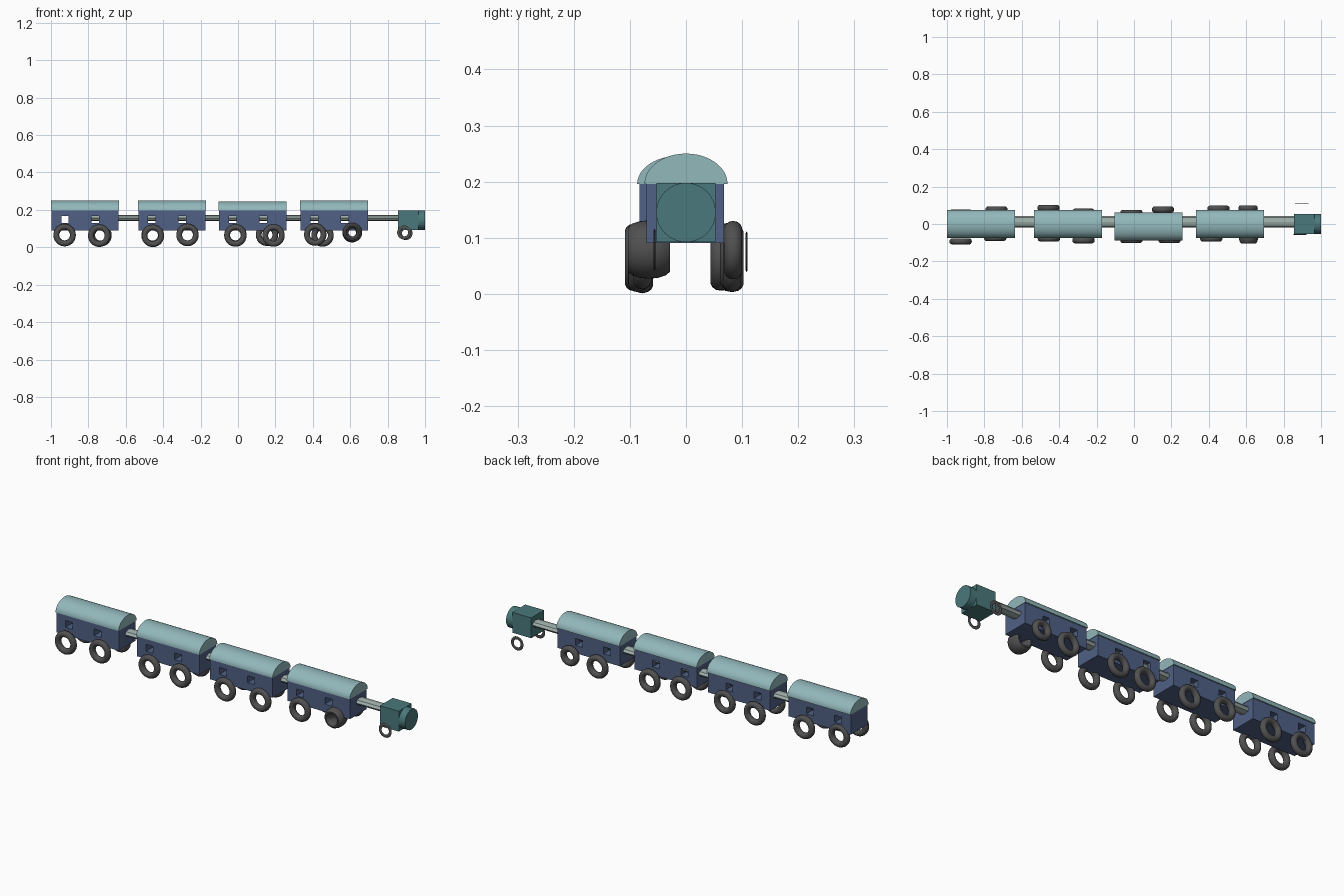
import bpy, math
from math import radians, pi, cos, sin

if "Cube" in bpy.data.objects:
    bpy.data.objects.remove(bpy.data.objects["Cube"])


def mat(name, rgb):
    m = bpy.data.materials.new(name)
    m.diffuse_color = (*rgb, 1)
    m.use_nodes = True
    m.node_tree.nodes["Principled BSDF"].inputs["Base Color"].default_value = m.diffuse_color
    return m


ROOF = mat("roof_teal", (0.29, 0.48, 0.50))
BODY = mat("body_blue", (0.08, 0.12, 0.24))
ENGINE = mat("engine_teal", (0.07, 0.19, 0.20))
TYRE = mat("tyre_grey", (0.08, 0.08, 0.08))
BAR = mat("bar_grey", (0.34, 0.42, 0.40))


def finish(name, m, smooth=False):
    o = bpy.context.object
    o.name = name
    bpy.ops.object.transform_apply(location=False, rotation=True, scale=True)
    o.data.materials.append(m)
    if smooth:
        bpy.ops.object.shade_smooth_by_angle(angle=radians(35))
    return o


def box(name, x0, x1, y0, y1, z0, z1, m):
    bpy.ops.mesh.primitive_cube_add(size=1, location=((x0 + x1) / 2, (y0 + y1) / 2, (z0 + z1) / 2))
    bpy.context.object.scale = (x1 - x0, y1 - y0, z1 - z0)
    return finish(name, m)


def wheel(name, x, y, z, r=0.06, half=0.0165, tube=0.0155):
    # ring tyre, axis along y
    bpy.ops.mesh.primitive_torus_add(major_radius=r - tube, minor_radius=tube,
                                     major_segments=36, minor_segments=14,
                                     location=(x, y, z), rotation=(pi / 2, 0, 0))
    bpy.context.object.scale = (1, 1, half / tube)
    finish(name, TYRE, True)


def roof(name, x0, x1, y, z, half, h):
    # solid half-ellipse extruded along x
    n = 24
    prof = [(y + half * cos(pi * i / n), z + h * sin(pi * i / n)) for i in range(n + 1)]
    k = n + 1
    verts = [(x, *p) for x in (x0, x1) for p in prof]
    faces = [(i, (i + 1) % k, k + (i + 1) % k, k + i)[::-1] for i in range(k)]
    faces += [tuple(range(k))[::-1], tuple(range(k, 2 * k))]
    me = bpy.data.meshes.new(name)
    me.from_pydata(verts, [], faces)
    me.update()
    o = bpy.data.objects.new(name, me)
    bpy.context.collection.objects.link(o)
    bpy.ops.object.select_all(action='DESELECT')
    o.select_set(True)
    bpy.context.view_layer.objects.active = o
    finish(name, ROOF, True)


# carriages: left end, centre y, roof top
LENGTH = 0.364
for i, (x, y, top) in enumerate([(-1.0, 0.0, 0.25), (-0.535, 0.0, 0.25),
                                 (-0.104, -0.013, 0.246), (0.332, 0.0, 0.25)], 1):
    body = box(f"carriage_body_{i}", x + 0.002, x + LENGTH - 0.002, y - 0.07, y + 0.068, 0.091, 0.198, BODY)
    # window openings cut right through
    for dx in (0.075, 0.238):
        cut = box("window_cutter", x + dx - 0.02, x + dx + 0.02, -0.2, 0.2, 0.131, 0.167, BODY)
        cut.hide_render = True
        b = body.modifiers.new("window", 'BOOLEAN')
        b.operation, b.object, b.solver = 'DIFFERENCE', cut, 'EXACT'
        bpy.context.view_layer.objects.active = body
        bpy.ops.object.modifier_apply(modifier="window")
        bpy.data.objects.remove(cut)
    roof(f"carriage_roof_{i}", x, x + LENGTH, y, 0.196, 0.074, top - 0.196)

# carriage wheels
front = [(-0.927, -0.093, 0.065), (-0.742, -0.075, 0.062), (-0.455, -0.078, 0.061),
         (-0.270, -0.087, 0.066), (-0.014, -0.086, 0.063), (0.190, -0.086, 0.063),
         (0.413, -0.078, 0.068)]
back = [(-0.927, 0.062, 0.066), (-0.735, 0.077, 0.064), (-0.457, 0.086, 0.064),
        (-0.270, 0.066, 0.066), (-0.014, 0.060, 0.066), (0.155, 0.077, 0.067),
        (0.452, 0.082, 0.063)]
for side, row in (("front", front), ("back", back)):
    for i, (x, y, z) in enumerate(row, 1):
        wheel(f"{side}_wheel_{i}", x, y, z)
wheel("front_wide_wheel", 0.612, -0.066, 0.079, 0.052, 0.038)
wheel("back_wheel_8", 0.610, 0.084, 0.078, 0.052)

# coupling bar running through the train
bpy.ops.mesh.primitive_cylinder_add(vertices=8, radius=1, depth=1.66, location=(0.03, 0.012, 0.156),
                                    rotation=(0, pi / 2, 0))
bpy.context.object.scale = (0.0165, 0.031, 1)
finish("coupling_bar", BAR)

# engine: cab block, round nose and thin wheels
box("engine_cab", 0.855, 0.964, -0.053, 0.053, 0.092, 0.198, ENGINE)
bpy.ops.mesh.primitive_cylinder_add(vertices=32, radius=0.053, depth=0.10, location=(0.95, 0, 0.145),
                                    rotation=(0, pi / 2, 0))
finish("engine_nose", ENGINE, True)
wheel("engine_front_wheel", 0.888, -0.056, 0.079, 0.037, 0.002, 0.008)
wheel("engine_back_wheel", 0.897, 0.108, 0.075, 0.036, 0.002, 0.008)
